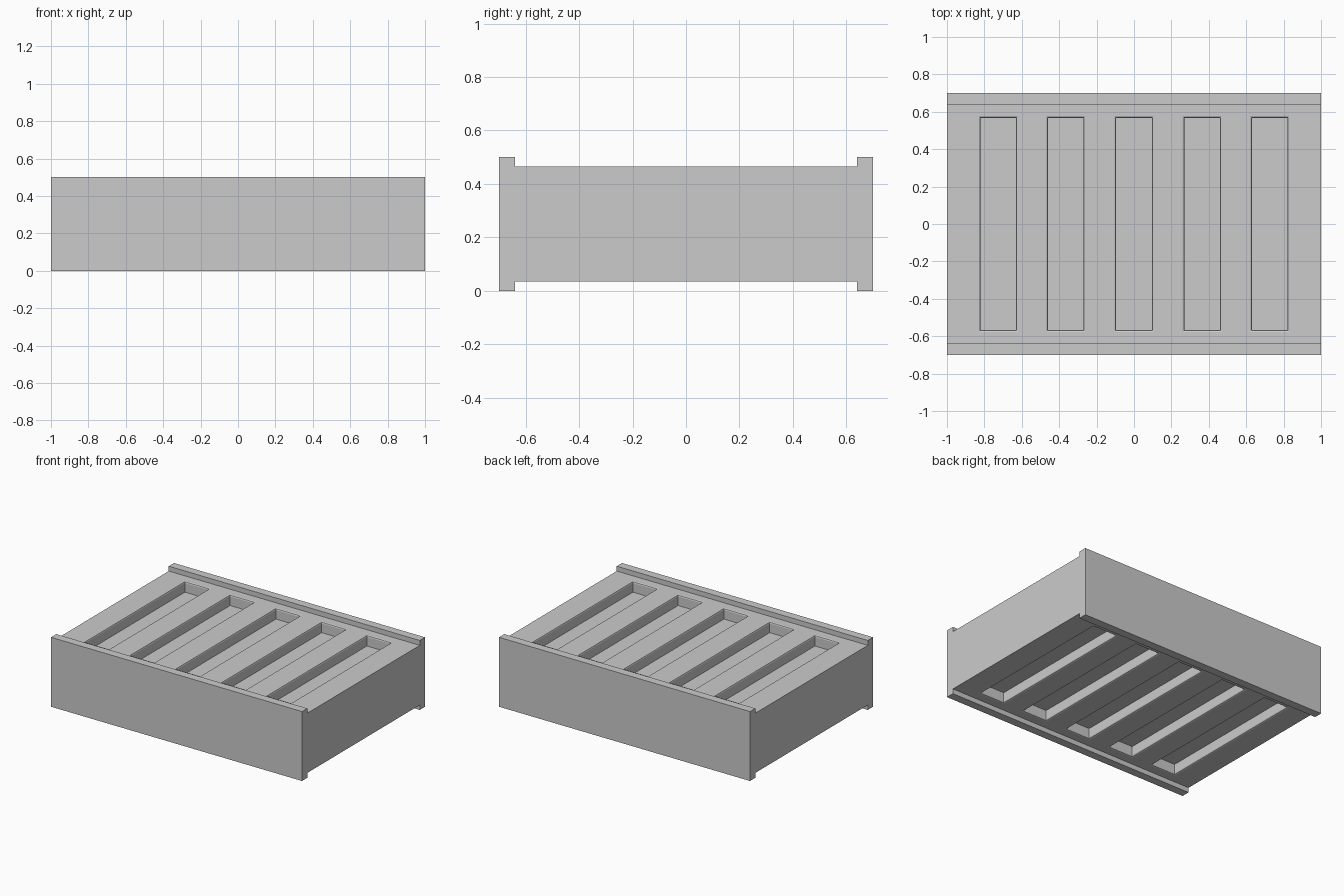
import bpy, bmesh

if "Cube" in bpy.data.objects:
    bpy.data.objects.remove(bpy.data.objects["Cube"])

BODY_LO, BODY_HI = 0.035, 0.465
DEPTH = 0.076
SLOT_X = (-0.725, -0.365, 0.0, 0.365, 0.725)
HALF_W, HALF_L = 0.095, 0.567


def new_object(name, bm):
    bmesh.ops.recalc_face_normals(bm, faces=bm.faces)
    mesh = bpy.data.meshes.new(name)
    bm.to_mesh(mesh)
    bm.free()
    obj = bpy.data.objects.new(name, mesh)
    bpy.context.collection.objects.link(obj)
    return obj


def add_pocket(bm, cx, surface, up):
    """Stacked rectangles: straight walls with a softened rim."""
    levels = ((-DEPTH, 0), (-0.010, 0), (-0.003, 0.003), (0, 0.010), (0.05, 0.010))
    rings = []
    for h, grow in levels:
        w, l, z = HALF_W + grow, HALF_L + grow, surface + up * h
        rings.append([bm.verts.new((cx + sx * w, sy * l, z))
                      for sx, sy in ((-1, -1), (1, -1), (1, 1), (-1, 1))])
    for a, b in zip(rings, rings[1:]):
        for i in range(4):
            j = (i + 1) % 4
            bm.faces.new((a[i], a[j], b[j], b[i]))
    bm.faces.new(rings[0])
    bm.faces.new(rings[-1])


# Block with raised lips along front and back, extruded along x
half = [(0.70, 0.0), (0.70, 0.5), (0.64, 0.5), (0.64, BODY_HI)]
profile = [(0.64, BODY_LO), (0.64, 0.0)] + half
profile += [(-y, z) for y, z in reversed(profile)]
bm = bmesh.new()
face = bm.faces.new([bm.verts.new((-1, y, z)) for y, z in profile])
ext = bmesh.ops.extrude_face_region(bm, geom=[face])
bmesh.ops.translate(bm, vec=(2, 0, 0),
                    verts=[v for v in ext["geom"] if isinstance(v, bmesh.types.BMVert)])
block = new_object("slotted_block", bm)

# Pocket cutters, top and bottom
bm = bmesh.new()
for x in SLOT_X:
    add_pocket(bm, x, BODY_HI, 1)
    add_pocket(bm, x, BODY_LO, -1)
cutter = new_object("pocket_cutter", bm)
cutter.hide_render = True
cutter.hide_set(True)

mod = block.modifiers.new("pockets", "BOOLEAN")
mod.operation = 'DIFFERENCE'
mod.solver = 'EXACT'
mod.object = cutter

# Bake the cut and drop the helper
baked = bpy.data.meshes.new_from_object(
    block.evaluated_get(bpy.context.evaluated_depsgraph_get()))
block.modifiers.clear()
block.data = baked
bpy.data.objects.remove(cutter)
